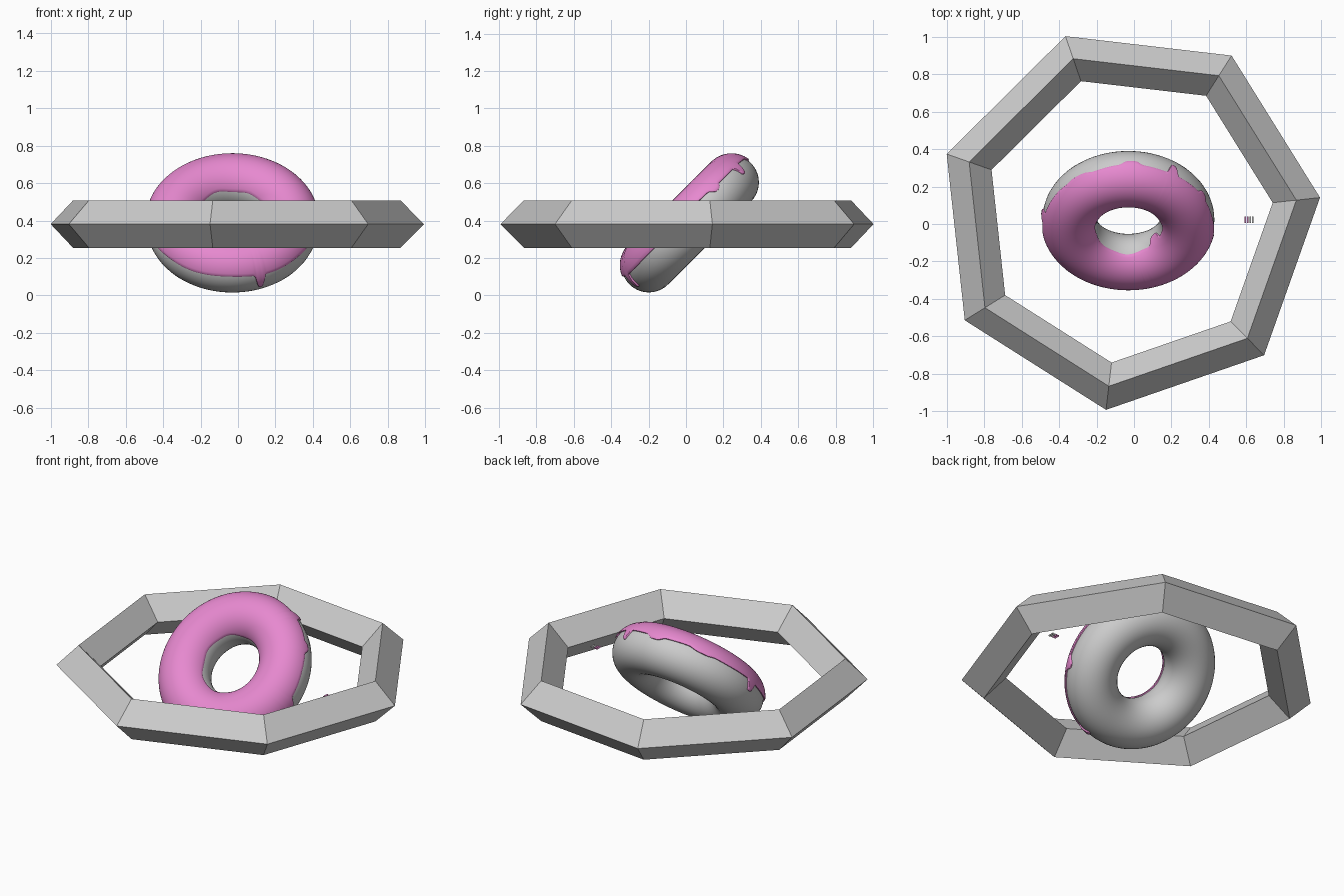
import bpy, bmesh, math
from mathutils import Matrix, Vector

if "Cube" in bpy.data.objects:
    bpy.data.objects.remove(bpy.data.objects["Cube"])


def material(name, rgb):
    m = bpy.data.materials.new(name)
    m.diffuse_color = (*rgb, 1)
    m.use_nodes = True
    m.node_tree.nodes["Principled BSDF"].inputs["Base Color"].default_value = m.diffuse_color
    return m


GREY = material("plain_grey", (0.6, 0.6, 0.6))
PINK = material("icing_pink", (0.8, 0.25, 0.63))


def make(name, rings, mat, close_section, matrix, smooth):
    """Skin a closed loop of cross-sections."""
    bm = bmesh.new()
    rows = [[bm.verts.new(p) for p in ring] for ring in rings]
    n, k = len(rows), len(rows[0])
    for i in range(n):
        a, b = rows[i], rows[(i + 1) % n]
        for j in range(k if close_section else k - 1):
            j2 = (j + 1) % k
            bm.faces.new((a[j], b[j], b[j2], a[j2]))
    bmesh.ops.recalc_face_normals(bm, faces=bm.faces)
    me = bpy.data.meshes.new(name)
    bm.to_mesh(me)
    bm.free()
    for p in me.polygons:
        p.use_smooth = smooth
    me.materials.append(mat)
    ob = bpy.data.objects.new(name, me)
    bpy.context.collection.objects.link(ob)
    ob.matrix_world = matrix
    return ob


def torus_point(theta, phi, R, r):
    d = R + r * math.cos(phi)
    return (d * math.cos(theta), d * math.sin(theta), r * math.sin(phi))


def torus(name, R, r, nu, nv, start, mat, matrix, smooth):
    rings = [[torus_point(start + math.tau * i / nu, math.tau * j / nv, R, r)
              for j in range(nv)] for i in range(nu)]
    return make(name, rings, mat, True, matrix, smooth)


# seven-sided frame with a diamond cross-section
torus("frame_ring", 0.902, 0.127, 7, 4, math.radians(6.2), GREY,
      Matrix.Translation((-0.03, 0.03, 0.381)), False)

# doughnut tilted towards the front
R, r, t = 0.313, 0.146, 0.009
tilt = Matrix.Translation((-0.03, 0.0225, 0.383)) @ Matrix.Rotation(math.radians(45), 4, 'X')
torus("dough", R, r, 96, 40, 0, GREY, tilt, True)

# icing drips: angle, half width (degrees), length
OUTER_DRIPS = [(-71, 2.8, 0.085), (58.5, 3.2, 0.06), (30, 4, 0.025), (88, 6, 0.02),
               (172, 3.5, 0.055), (-15, 4, 0.045), (125, 8, 0.012)]
INNER_DRIPS = [(-35, 12, 0.05)]


def edge_height(theta, base, drips):
    h = base + 0.005 * math.sin(3 * theta + 0.6) + 0.003 * math.sin(7 * theta)
    for ang, w, length in drips:
        d = (math.degrees(theta) - ang + 180) % 360 - 180
        h -= length * math.exp(-(abs(d) / w) ** 4)
    return h


# icing shell: wavy outer lip, over the top, to the inner lip
N, K = 300, 28
rings = []
for i in range(N):
    th = math.tau * i / N
    lo = math.asin(edge_height(th, 0.045, OUTER_DRIPS) / r)
    hi = math.pi - math.asin(edge_height(th, 0.068, INNER_DRIPS) / r)
    section = [torus_point(th, lo, R, r - 0.004), torus_point(th, lo, R, r + t * 0.6)]
    for j in range(K + 1):
        f = j / K
        phi = lo + 0.04 + (hi - lo - 0.08) * f
        section.append(torus_point(th, phi, R, r + t))
    section += [torus_point(th, hi, R, r + t * 0.6), torus_point(th, hi, R, r - 0.004)]
    rings.append(section)
icing = make("icing", rings, PINK, False, tilt, True)
bpy.context.view_layer.objects.active = icing
icing.select_set(True)
bpy.ops.object.shade_smooth_by_angle(angle=math.radians(50))

# loose sprinkles lying beside the doughnut
for i, mat in enumerate((PINK, PINK, GREY, GREY)):
    bpy.ops.mesh.primitive_cylinder_add(vertices=10, radius=0.005, depth=0.034,
                                        location=(0.594 + 0.0135 * i, 0.022, 0.383),
                                        rotation=(math.pi / 2, 0, 0))
    ob = bpy.context.object
    ob.name = "sprinkle_%d" % (i + 1)
    ob.data.materials.append(mat)
    bpy.ops.object.shade_smooth_by_angle(angle=math.radians(40))
